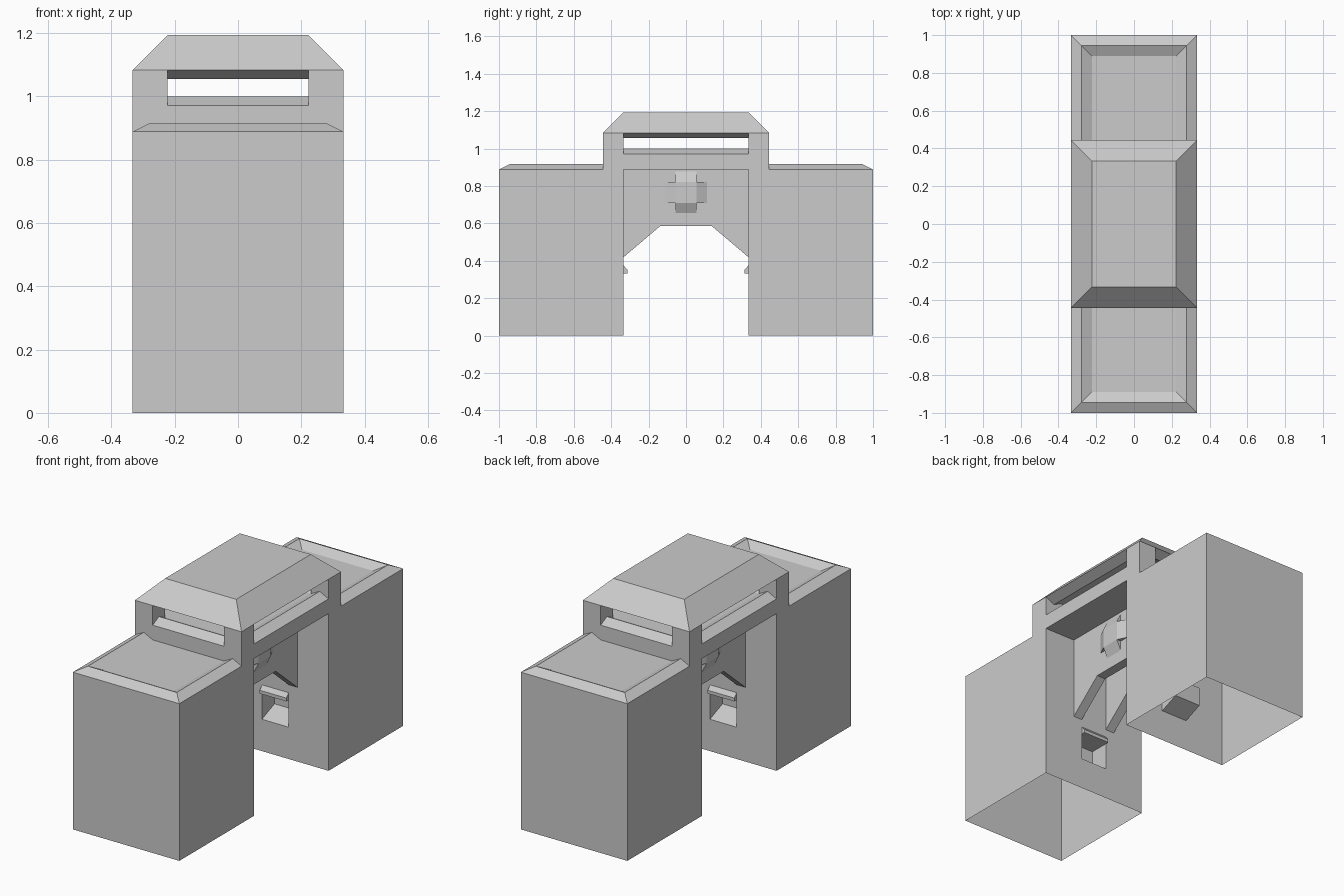
import bpy, bmesh
from mathutils import Vector

if "Cube" in bpy.data.objects:
    bpy.data.objects.remove(bpy.data.objects["Cube"])

U = 1 / 36            # modelling module
W, L = 12 * U, 1.0    # half width, half length
Z1, Z2, Z3, Z4 = 32 * U, 35 * U, 39 * U, 43 * U   # deck, sill, lintel, roof top


def loft(name, rows, close=False, cap=False, facing=None, mirror=(1, 1), base=False):
    """Skin a series of equal-length point rows; optionally cap last / first row."""
    bm = bmesh.new()
    grid = [[bm.verts.new((p[0] * mirror[0], p[1] * mirror[1], p[2])) for p in r] for r in rows]
    n = len(rows[0])
    for a, b in zip(grid, grid[1:]):
        for i in range(n if close else n - 1):
            j = (i + 1) % n
            bm.faces.new((a[i], a[j], b[j], b[i]))
    if cap:
        bm.faces.new(grid[-1])
    if base:
        bm.faces.new(grid[0])
    bmesh.ops.recalc_face_normals(bm, faces=bm.faces[:])
    if facing:
        d = Vector((facing[0] * mirror[0], facing[1] * mirror[1], facing[2]))
        if sum(f.normal.dot(d) * f.calc_area() for f in bm.faces) < 0:
            bmesh.ops.reverse_faces(bm, faces=bm.faces[:])
    me = bpy.data.meshes.new(name)
    bm.to_mesh(me)
    bm.free()
    ob = bpy.data.objects.new(name, me)
    bpy.context.collection.objects.link(ob)
    return ob


def rect(hx, hy, z):
    return [(-hx, -hy, z), (hx, -hy, z), (hx, hy, z), (-hx, hy, z)]


def upright(hx, y, z0, z1):
    return [(-hx, y, z0), (hx, y, z0), (hx, y, z1), (-hx, y, z1)]


def prism_x(name, prof, h, mirror):   # profile (y, z) along x
    loft(name, [[(x, *p) for p in prof] for x in (-h, h)], True, True, None, mirror, True)


def prism_y(name, prof, h, mirror):   # profile (x, z) along y
    loft(name, [[(p[0], y, p[1]) for p in prof] for y in (-h, h)], True, True, None, mirror, True)


inner, mid = 12 * U, 16 * U   # passage wall, end of raised lookout

for s in (1, -1):
    m = (1, s)
    # Hollow pier: three outer walls, open underneath
    ring = [(-W, inner), (-W, L), (W, L), (W, inner)]
    loft("pier_walls", [[(x, y, z) for x, y in ring] for z in (0, Z1)], facing=(0, 1, 0), mirror=m)
    # Passage wall with its niche
    loft("passage_wall", [upright(W, inner, 0, Z1), upright(3 * U, inner, .18, .333),
                          upright(3 * U, inner + 4 * U, .225, .333)],
         True, True, (0, -1, 0), m)
    prism_x("niche_hood", [(inner, .333), (inner, .375), (inner - .02, .352), (inner - .02, .333)], 3 * U, m)
    # Raised rim around the pier deck, and the deck
    rows = []
    for k, z in ((0, Z1), (2, Z1 + U), (4, Z1)):
        x, y = W - k * U, L - k * U
        rows.append([(-x, mid, z), (-x, y, z), (x, y, z), (x, mid, z)])
    loft("deck_rim", rows, facing=(0, 0, 1), mirror=m)
    loft("deck", [[(-8 * U, y, Z1), (8 * U, y, Z1)] for y in (mid, L - 4 * U)],
         facing=(0, 0, 1), mirror=m)
    # Peaked sill and lintel of the end window
    for nm, z, d in (("end_sill", Z2, U), ("end_lintel", Z3, -U)):
        prism_x(nm, [(mid, z), (mid - 2 * U, z + d), (mid - 4 * U, z)], 8 * U, m)

# Lookout band, floor and hipped roof
loft("lookout_band", [rect(W, mid, Z1), rect(W, mid, Z2)], True)
loft("lookout_floor", [rect(W, mid, Z2)], cap=True, facing=(0, 0, 1))
loft("roof", [rect(W, mid, Z3), rect(8 * U, 12 * U, Z4)], True, True, base=True)

arch = [(-inner, Z1), (-inner, .42), (-5 * U, .585), (5 * U, .585), (inner, .42), (inner, Z1)]
for s in (1, -1):
    m = (s, 1)
    # Side window sill and lintel
    for nm, z, d in (("side_sill", Z2, U), ("side_lintel", Z3, -U)):
        prism_y(nm, [(W, z), (W - 2 * U, z + d), (W - 4 * U, z)], 12 * U, m)
    # Corner posts
    for t in (1, -1):
        post = [(W, mid), (W - 4 * U, mid), (W - 4 * U, mid - 4 * U), (W, mid - 4 * U)]
        loft("corner_post", [[(x, y, z) for x, y in post] for z in (Z2, Z3)], True, mirror=(s, t))
    # Arched plate spanning the passage
    loft("arch_plate", [[(x, y, z) for y, z in arch] for x in (3 * U, 5 * U)],
         True, True, None, m, True)
    # Faceted cross boss on the plate
    x0, x1, zc = 5 * U, 6 * U, .766
    prism_y("boss_upright", [(x0, zc - 4 * U), (x1, zc - 2 * U), (x1, zc + 2 * U), (x0, zc + 4 * U)], 2 * U, m)
    bar = [(x0, -4 * U), (x1, -2 * U), (x1, 2 * U), (x0, 4 * U)]
    loft("boss_bar", [[(x, y, z) for x, y in bar] for z in (zc - 2 * U, zc + 2 * U)],
         True, True, None, m, True)

# Passage ceiling
loft("passage_ceiling", [rect(W, inner, Z1)], cap=True, facing=(0, 0, -1))
